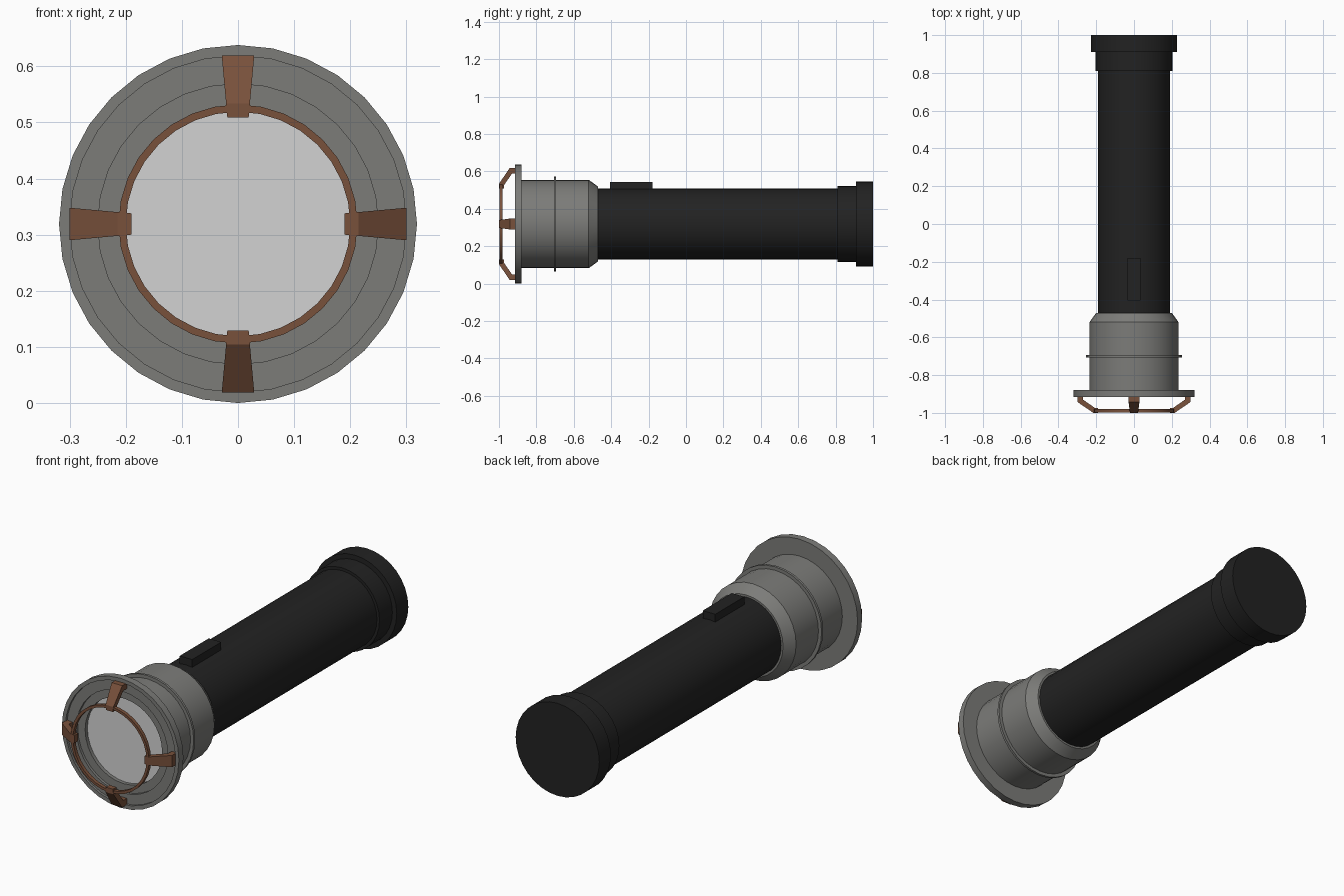
import bpy, bmesh, math
from mathutils import Matrix, Vector

if "Cube" in bpy.data.objects:
    bpy.data.objects.remove(bpy.data.objects["Cube"])

CZ = 0.319     # height of the torch axis
SIDES = 32


def material(name, rgb):
    m = bpy.data.materials.new(name)
    m.diffuse_color = (*rgb, 1)
    m.use_nodes = True
    m.node_tree.nodes["Principled BSDF"].inputs["Base Color"].default_value = m.diffuse_color
    return m


BLACK = material("black plastic", (0.016, 0.016, 0.016))
GREY = material("grey metal", (0.2, 0.2, 0.19))
LENS = material("pale lens", (0.65, 0.65, 0.65))
BROWN = material("brown guard", (0.19, 0.082, 0.044))


def finish(bm, name, mat):
    bmesh.ops.remove_doubles(bm, verts=bm.verts, dist=1e-5)
    bmesh.ops.recalc_face_normals(bm, faces=bm.faces)
    for f in bm.faces:
        f.smooth = True
    for e in bm.edges:
        e.smooth = e.is_manifold and e.calc_face_angle(0) < math.radians(30)
    me = bpy.data.meshes.new(name)
    bm.to_mesh(me)
    bm.free()
    me.materials.append(mat)
    ob = bpy.data.objects.new(name, me)
    bpy.context.collection.objects.link(ob)
    return ob


def lathe(name, profile, mat, closed=False):
    """Spin (y, radius) points about the torch axis."""
    bm = bmesh.new()
    rings = []
    for y, r in profile:
        if r == 0:
            rings.append([bm.verts.new((0, y, CZ))] * SIDES)
        else:
            rings.append([bm.verts.new((r * math.sin(a), y, CZ + r * math.cos(a)))
                          for a in (2 * math.pi * i / SIDES for i in range(SIDES))])
    pairs = list(zip(rings, rings[1:]))
    if closed:
        pairs.append((rings[-1], rings[0]))
    for a, b in pairs:
        for i in range(SIDES):
            j = (i + 1) % SIDES
            quad = list(dict.fromkeys((a[i], a[j], b[j], b[i])))
            bm.faces.new(quad)
    return finish(bm, name, mat)


# Body tube and stepped tail cap
lathe("body_tube", [(-0.50, 0), (-0.50, 0.19), (0.83, 0.19), (0.83, 0)], BLACK)
lathe("tail_cap", [(0.81, 0), (0.81, 0.204), (0.91, 0.204), (0.91, 0.228),
                   (1.0, 0.228), (1.0, 0)], BLACK)

# Head with flange, stepped front recess and tapered neck
lathe("head", [(-0.865, 0), (-0.865, 0.21), (-0.89, 0.21), (-0.89, 0.25),
               (-0.903, 0.25), (-0.903, 0.30), (-0.915, 0.30), (-0.915, 0.319),
               (-0.88, 0.319), (-0.88, 0.236), (-0.52, 0.236), (-0.47, 0.20),
               (-0.47, 0)], GREY)
lathe("head_band", [(-0.706, 0.23), (-0.706, 0.253), (-0.694, 0.253), (-0.694, 0.23)],
      GREY, closed=True)

# Lens
lathe("lens", [(-0.872, 0), (-0.872, 0.21), (-0.866, 0.21), (-0.866, 0)], LENS)

# Guard ring and its four bent arms
lathe("guard_ring", [(-0.998, 0.20), (-0.998, 0.213), (-0.98, 0.213), (-0.98, 0.20)],
      BROWN, closed=True)
ARM = [(-1.0, 0.19), (-1.0, 0.215), (-0.942, 0.30), (-0.90, 0.30),
       (-0.90, 0.27), (-0.93, 0.27), (-0.973, 0.208), (-0.973, 0.19)]
for k, side in enumerate(("top", "right", "bottom", "left")):
    bm = bmesh.new()
    turn = Matrix.Rotation(k * math.pi / 2, 3, 'Y')
    rows = []
    for s in (-1, 1):
        rows.append([bm.verts.new(turn @ Vector((s * (0.019 + (r - 0.19) * 0.09), y, r))
                                  + Vector((0, 0, CZ))) for y, r in ARM])
    n = len(ARM)
    for row in rows:
        bm.faces.new(row)
    for i in range(n):
        j = (i + 1) % n
        bm.faces.new((rows[0][i], rows[0][j], rows[1][j], rows[1][i]))
    finish(bm, "guard_arm_" + side, BROWN)

# Switch on top of the body
bm = bmesh.new()
bmesh.ops.create_cube(bm, size=1, matrix=Matrix.Translation((0, -0.292, CZ + 0.197))
                      @ Matrix.Diagonal((0.068, 0.226, 0.056, 1)))
finish(bm, "switch", BLACK)
